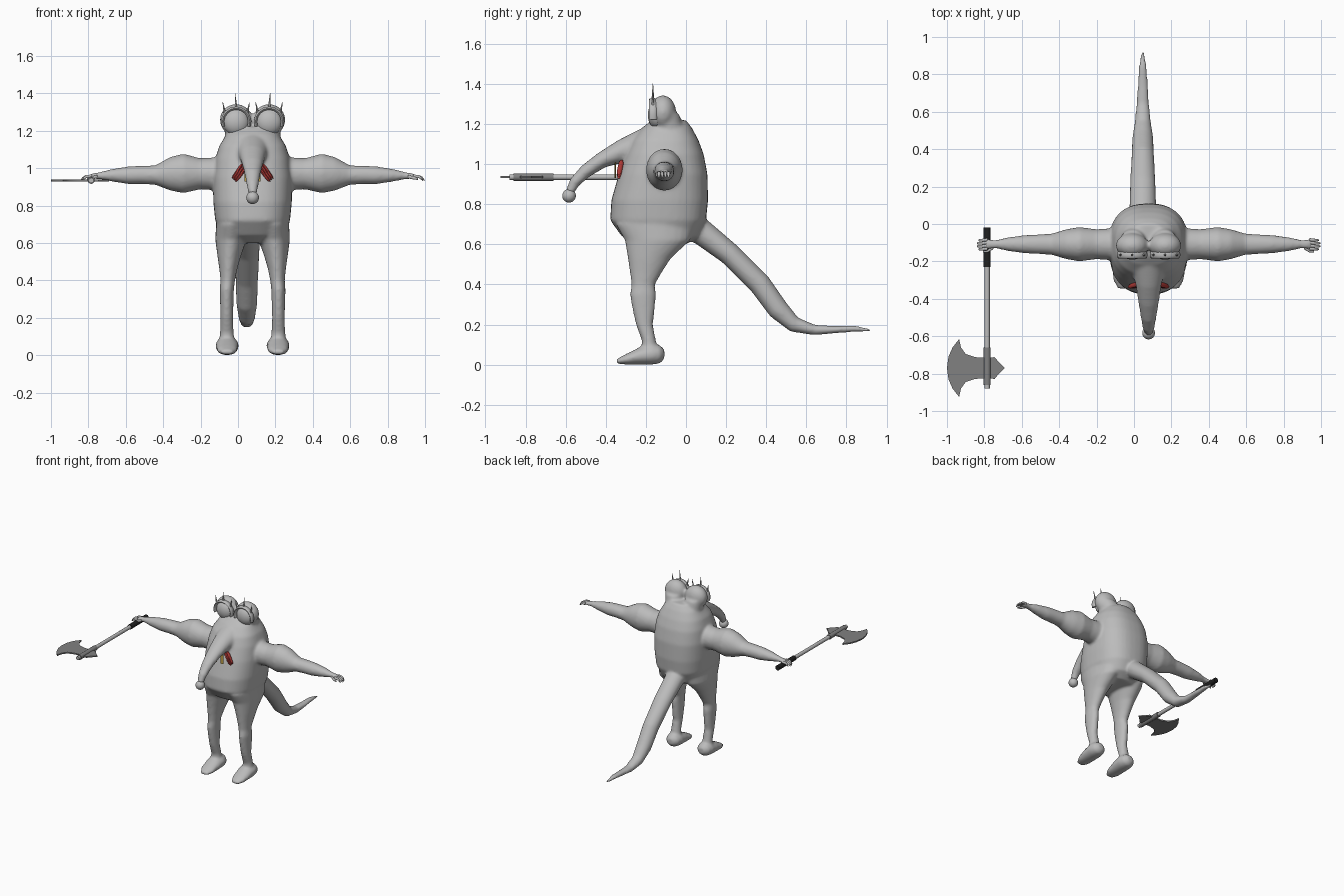
import bpy, bmesh, math
from mathutils import Vector

if "Cube" in bpy.data.objects:
    bpy.data.objects.remove(bpy.data.objects["Cube"])

CX = 0.078  # symmetry plane of the body
X, Y, Z = Vector((1, 0, 0)), Vector((0, 1, 0)), Vector((0, 0, 1))


def material(name, *rgb):
    m = bpy.data.materials.new(name)
    m.use_nodes = True
    m.diffuse_color = (*rgb, 1)
    m.node_tree.nodes["Principled BSDF"].inputs["Base Color"].default_value = (*rgb, 1)
    return m


SKIN = material("grey skin", .5, .5, .5)
STEEL = material("dark steel", .22, .22, .22)
POLE = material("pale pole", .5, .5, .5)
BLACK = material("black grip", .015, .015, .015)
RED = material("red lip", .42, .04, .035)
GOLD = material("gold tooth", .5, .33, .06)


def finish(name, bm, mat):
    bmesh.ops.recalc_face_normals(bm, faces=bm.faces)
    mesh = bpy.data.meshes.new(name)
    bm.to_mesh(mesh)
    bm.free()
    mesh.materials.append(mat)
    ob = bpy.data.objects.new(name, mesh)
    bpy.context.collection.objects.link(ob)
    bpy.ops.object.select_all(action='DESELECT')
    bpy.context.view_layer.objects.active = ob
    ob.select_set(True)
    bpy.ops.object.shade_smooth_by_angle(angle=math.radians(45))
    return ob


def loft(bm, rings, u=X, v=None, n=24, power=2):
    """Closed skin over rings of (centre, radius along u, radius along v)."""
    pts = [Vector(r[0]) for r in rings]
    loops = []
    for i, (c, ru, rv) in enumerate(rings):
        w = v or (pts[min(i + 1, len(pts) - 1)] - pts[max(i - 1, 0)]).cross(u).normalized()
        loop = []
        for k in range(n):
            a = math.tau * k / n
            cu, cv = math.cos(a), math.sin(a)
            cu = math.copysign(abs(cu) ** (2 / power), cu)
            cv = math.copysign(abs(cv) ** (2 / power), cv)
            loop.append(bm.verts.new(pts[i] + u * ru * cu + w * rv * cv))
        loops.append(loop)
    faces = [bm.faces.new(loops[0]), bm.faces.new(loops[-1][::-1])]
    for a, b in zip(loops, loops[1:]):
        for k in range(n):
            j = (k + 1) % n
            faces.append(bm.faces.new((a[k], b[k], b[j], a[j])))
    bmesh.ops.recalc_face_normals(bm, faces=faces)


def ball(bm, centre, size):
    new = bmesh.ops.create_uvsphere(bm, u_segments=24, v_segments=14, radius=1)["verts"]
    bmesh.ops.scale(bm, vec=size, verts=new)
    bmesh.ops.translate(bm, vec=centre, verts=new)
    return new


# Torso: height, front y, back y, half width
body = bmesh.new()
torso = [(.60, -.25, .0, .11), (.64, -.32, .06, .17), (.72, -.378, .1, .2), (.82, -.372, .11, .21),
         (.95, -.335, .107, .212), (1.05, -.3, .088, .2), (1.12, -.27, .062, .178),
         (1.18, -.22, .03, .14), (1.22, -.17, 0, .09)]
loft(body, [((CX, (f + b) / 2, z), h, (b - f) / 2) for z, f, b, h in torso], X, Y, 40, 2.5)

# Snout and tail: y, z, half width, half height
snout = [(-.1, 1.09, .11, .1), (-.22, 1.085, .095, .09), (-.32, 1.065, .07, .058), (-.42, 1.02, .055, .04),
         (-.5, .965, .042, .034), (-.555, .91, .032, .028), (-.58, .86, .022, .022)]
loft(body, [((CX, y, z), a, b) for y, z, a, b in snout])
tail = [(-.02, .7, .07, .06), (.08, .66, .072, .065), (.22, .55, .068, .056), (.37, .4, .06, .056),
        (.46, .275, .056, .053), (.54, .2, .044, .04), (.64, .173, .034, .026),
        (.74, .175, .028, .019), (.84, .18, .022, .016), (.925, .17, .008, .008)]
loft(body, [((.047, y, z), a, b) for y, z, a, b in tail])

# Limbs, feet and eye stalks, mirrored across the body
arm = [(.08, .965, .1, .1), (.2, .97, .085, .088), (.28, .97, .08, .083), (.37, .972, .092, .106),
       (.44, .97, .08, .09), (.52, .963, .056, .052), (.6, .964, .052, .049), (.66, .962, .049, .048),
       (.75, .962, .037, .034), (.82, .96, .022, .019), (.85, .958, .028, .015), (.875, .955, .028, .013)]
leg = [(.70, .105, -.35, .04, .09), (.62, .115, -.305, .02, .085), (.53, .125, -.29, -.075, .063),
       (.46, .13, -.28, -.12, .048), (.40, .133, -.272, -.155, .039), (.35, .138, -.28, -.15, .038),
       (.28, .138, -.268, -.155, .036), (.2, .138, -.25, -.165, .034), (.12, .138, -.22, -.15, .037),
       (.05, .138, -.22, -.14, .045)]
foot = [(-.347, .016, .03, .012), (-.3, .027, .054, .026), (-.23, .044, .06, .044),
        (-.17, .052, .062, .052), (-.13, .052, .052, .046), (-.108, .052, .025, .025)]
for s in (-1, 1):
    loft(body, [((CX + s * o, -.108, z), a, b) for o, z, a, b in arm], Y, Z)
    loft(body, [((CX + s * o, (f + b) / 2, z), h, (b - f) / 2) for z, o, f, b, h in leg], X, Y)
    loft(body, [((CX + s * .136, y, z), a, b) for y, z, a, b in foot], X, Z)
    loft(body, [((CX + s * .07, -.08, 1.08), .085, .075), ((CX + s * .08, -.09, 1.18), .068, .075),
                ((CX + s * .086, -.1, 1.25), .07, .068)], X, Y)
    ball(body, (CX + s * .088, -.115, 1.258), (.088, .066, .085))
skin = finish("body", body, SKIN)
fuse = skin.modifiers.new("fuse", 'REMESH')
fuse.mode = 'VOXEL'
fuse.voxel_size = .009
fuse.use_smooth_shade = True
relax = skin.modifiers.new("relax", 'SMOOTH')
relax.iterations = 10

# Nose bobble
bm = bmesh.new()
ball(bm, (CX, -.583, .842), (.034, .034, .034))
finish("nose", bm, SKIN)

for s, side in ((-1, "right"), (1, "left")):
    ex = CX + s * .088
    # Eyeball and the raised lid around it
    bm = bmesh.new()
    ball(bm, (ex, -.145, 1.245), (.069, .045, .069))
    finish(side + "_eye", bm, SKIN)
    bm = bmesh.new()
    arc = [math.radians(-20 + 22 * k) for k in range(11)]
    loft(bm, [((ex + .073 * math.cos(a), -.165, 1.248 + .073 * math.sin(a)), .02, .009) for a in arc], Y, n=10)
    finish(side + "_eyelid", bm, SKIN)
    # Three lashes on the lid
    bm = bmesh.new()
    for o, z, lean, length in ((-.06, 1.295, -.012, .06), (0, 1.32, s * .006, .082), (.06, 1.295, .012, .06)):
        loft(bm, [((ex + o, -.165, z), .007, .007), ((ex + o + lean, -.165, z + length), .001, .001)], X, Y, 8)
    finish(side + "_lashes", bm, SKIN)
    # Fingers and thumb
    bm = bmesh.new()
    for k in range(4):
        y = -.132 + k * .016
        tip = .922 - abs(k - 1.5) * .008
        loft(bm, [((CX + s * .86, y, .957), .009, .009), ((CX + s * .89, y - .003, .955), .008, .009),
                  ((CX + s * (tip - .008), y - .003, .945), .007, .008),
                  ((CX + s * tip, y - .003, .936), .004, .004)], Y, Z, 10)
    loft(bm, [((CX + s * .83, -.125, .955), .009, .009), ((CX + s * .86, -.145, .948), .008, .009),
              ((CX + s * .885, -.148, .942), .005, .005)], Y, Z, 10)
    finish(side + "_fingers", bm, SKIN)
    # Ridged red lip, slanting away from the snout
    bm = bmesh.new()
    for k in (-1, 0, 1):
        top = Vector((CX + s * (.045 + k * .011), -.32, 1.012 + k * .009))
        low = Vector((CX + s * (.098 + k * .008), -.336, .937 + k * .008))
        loft(bm, [(top, .005, .005), (top.lerp(low, .2), .01, .013), (top.lerp(low, .8), .01, .013),
                  (low, .005, .005)], X, n=10)
    finish(side + "_lip", bm, RED)
    # Gold tooth beside the snout
    bm = bmesh.new()
    loft(bm, [((CX + s * .028, -.352, .93), .014, .004), ((CX + s * .028, -.352, 1.03), .014, .004)], X, Y, 4)
    finish(side + "_tooth", bm, GOLD)

# Axe held in the right hand, pointing forward
AX, AZ = -.785, .935
for name, y0, y1, r, mat in (("axe_grip", -.02, -.23, .019, BLACK), ("axe_pole", -.22, -.88, .014, POLE),
                             ("axe_socket", -.66, -.86, .019, STEEL)):
    bm = bmesh.new()
    loft(bm, [((AX, y0, AZ), r, r), ((AX, y1, AZ), r, r)], X, Z, 16)
    finish(name, bm, mat)

# Axe blade: half outline mirrored about its middle line, then thickened
half = [(-1, 0), (-.992, .06), (-.97, .11), (-.935, .155), (-.925, .11), (-.9, .075), (-.85, .058),
        (-.785, .055), (-.745, .058), (-.722, .03)]
outline = half + [(-.69, 0)] + [(x, -y) for x, y in half[:0:-1]]
bm = bmesh.new()
face = bm.faces.new([bm.verts.new((x, y - .77, AZ - .005)) for x, y in outline])
raised = bmesh.ops.extrude_face_region(bm, geom=[face])["geom"]
bmesh.ops.translate(bm, vec=(0, 0, .01), verts=[g for g in raised if isinstance(g, bmesh.types.BMVert)])
finish("axe_blade", bm, STEEL)
